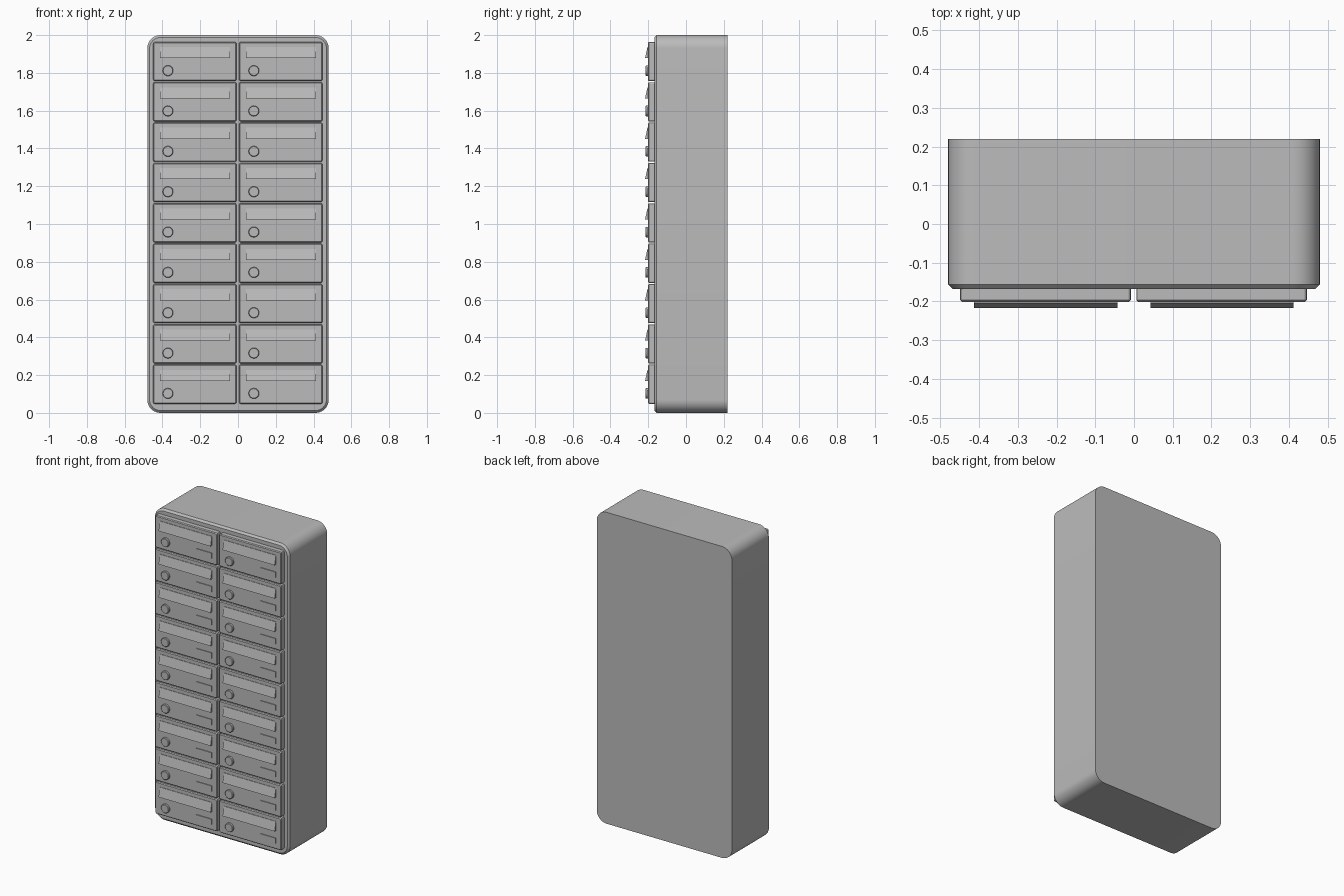
import bpy, bmesh
from math import pi, cos, sin, radians

if "Cube" in bpy.data.objects:
    bpy.data.objects.remove(bpy.data.objects["Cube"])

grey = bpy.data.materials.new("metal grey")
grey.use_nodes = True
colour = (0.5, 0.5, 0.5, 1)
grey.diffuse_color = colour
grey.node_tree.nodes["Principled BSDF"].inputs["Base Color"].default_value = colour


def prism(name, outline, y_back, y_front, bevel=0.0, smooth=False):
    """Extrude an x-z outline towards the front, with an optional front chamfer."""
    bm = bmesh.new()
    back = bm.faces.new([bm.verts.new((x, y_back, z)) for x, z in outline])
    out = bmesh.ops.extrude_face_region(bm, geom=[back], use_keep_orig=True)
    front_verts = [g for g in out["geom"] if isinstance(g, bmesh.types.BMVert)]
    bmesh.ops.translate(bm, verts=front_verts, vec=(0, y_front - y_back, 0))
    bmesh.ops.recalc_face_normals(bm, faces=bm.faces)
    if bevel:
        rim = [e for e in bm.edges if all(v in front_verts for v in e.verts)]
        bmesh.ops.bevel(bm, geom=rim, offset=bevel, segments=1, affect="EDGES")
    mesh = bpy.data.meshes.new(name)
    bm.to_mesh(mesh)
    bm.free()
    mesh.materials.append(grey)
    obj = bpy.data.objects.new(name, mesh)
    bpy.context.collection.objects.link(obj)
    if smooth:
        bpy.ops.object.select_all(action="DESELECT")
        obj.select_set(True)
        bpy.context.view_layer.objects.active = obj
        bpy.ops.object.shade_smooth_by_angle(angle=radians(30))
    return obj


def rounded(x0, x1, z0, z1, r, steps):
    """Outline of a rectangle with rounded corners."""
    corners = [(x1 - r, z1 - r), (x0 + r, z1 - r), (x0 + r, z0 + r), (x1 - r, z0 + r)]
    return [(cx + r * cos(a), cz + r * sin(a))
            for q, (cx, cz) in enumerate(corners)
            for a in [(q + s / steps) * pi / 2 for s in range(steps + 1)]]


def rect(x0, x1, z0, z1):
    return [(x0, z0), (x1, z0), (x1, z1), (x0, z1)]


# Cabinet body
prism("cabinet", rounded(-0.48, 0.48, 0, 2, 0.07, 10), 0.22, -0.168, 0.012, True)

ROWS, PITCH, FIRST = 9, 0.2136, 0.048
DOOR_FRONT = -0.201

for side, left in (("right", -0.449), ("left", 0.006)):
    for row in range(ROWS):
        z = FIRST + row * PITCH
        tag = f"{side}_{row + 1}"

        # Door panel
        prism("door_" + tag, rounded(left, left + 0.441, z, z + 0.207, 0.008, 2),
              -0.165, DOOR_FRONT, 0.005)

        # Mail flap, leaning outwards at the bottom
        flap = prism("mail_flap_" + tag, rect(left + 0.036, left + 0.406, z + 0.121, z + 0.18),
                     DOOR_FRONT + 0.003, -0.217)
        for v in flap.data.vertices:
            if v.co.y < DOOR_FRONT and v.co.z > z + 0.15:
                v.co.y = -0.204

        # Lock
        lock = [(left + 0.078 + 0.028 * cos(k * pi / 12), z + 0.055 + 0.028 * sin(k * pi / 12))
                for k in range(24)]
        prism("lock_" + tag, lock, DOOR_FRONT + 0.003, -0.214, 0.003, True)

        # Name plate
        prism("name_plate_" + tag, rect(left + 0.296, left + 0.404, z + 0.037, z + 0.073),
              DOOR_FRONT + 0.003, -0.206)
